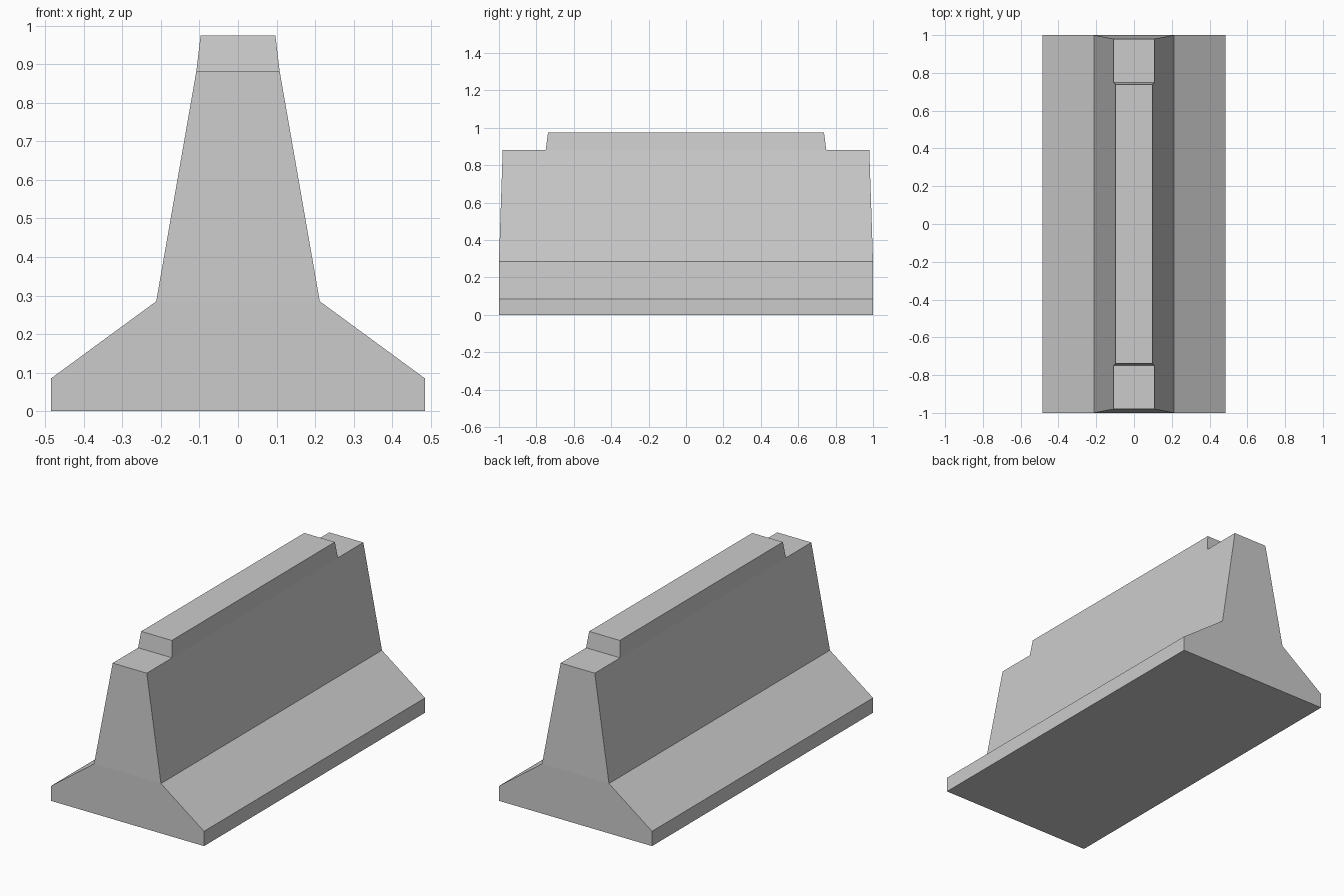
import bpy
import bmesh

cube = bpy.data.objects.get("Cube")
if cube:
    bpy.data.objects.remove(cube, do_unlink=True)

# Plain concrete
concrete = bpy.data.materials.new("concrete_grey")
concrete.use_nodes = True
grey = (0.6, 0.6, 0.6, 1.0)
concrete.diffuse_color = grey
shader = concrete.node_tree.nodes["Principled BSDF"]
shader.inputs["Base Color"].default_value = grey
shader.inputs["Roughness"].default_value = 0.9


def stacked_block(name, levels, bottom=True):
    """Loft rectangles given as (height, half width, half length)."""
    bm = bmesh.new()
    rings = []
    for z, x, y in levels:
        corners = ((-x, -y), (x, -y), (x, y), (-x, y))
        rings.append([bm.verts.new((cx, cy, z)) for cx, cy in corners])
    for low, high in zip(rings, rings[1:]):
        for i in range(4):
            j = (i + 1) % 4
            bm.faces.new((low[i], low[j], high[j], high[i]))
    bm.faces.new(rings[-1])
    if bottom:
        bm.faces.new(rings[0][::-1])
    mesh = bpy.data.meshes.new(name)
    bm.to_mesh(mesh)
    bm.free()
    mesh.materials.append(concrete)
    obj = bpy.data.objects.new(name, mesh)
    bpy.context.collection.objects.link(obj)
    return obj


# Wide foot, sloped apron and tapered wall
stacked_block("barrier_body", [
    (0.0, 0.485, 1.0),
    (0.085, 0.485, 1.0),
    (0.285, 0.212, 1.0),
    (0.882, 0.108, 0.98),
])

# Raised crest, shorter than the wall so a step is left at each end
stacked_block("barrier_crest", [
    (0.882, 0.108, 0.75),
    (0.974, 0.097, 0.738),
], bottom=False)
